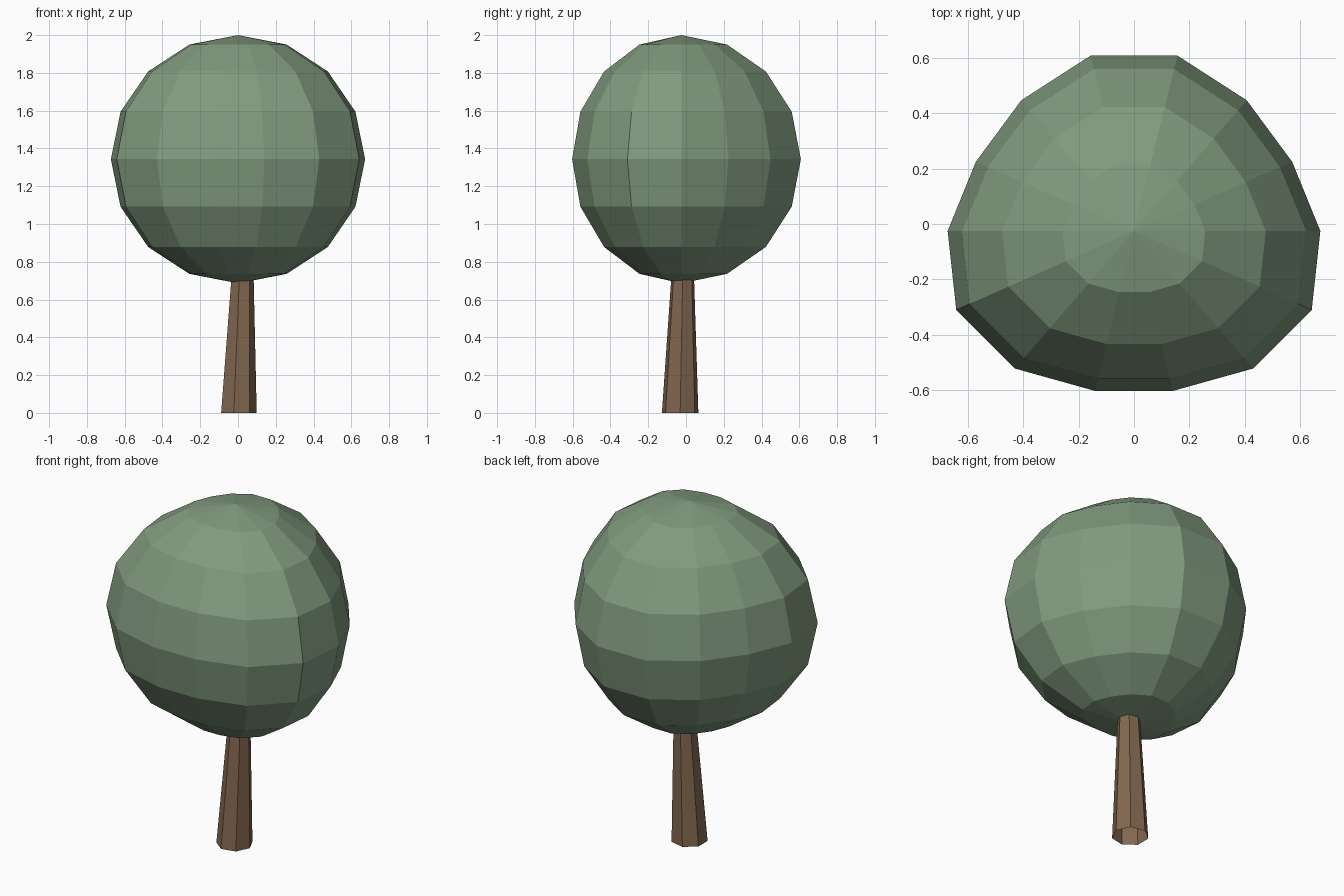
import bpy
import bmesh
from math import sin, cos, pi, tau

cube = bpy.data.objects.get("Cube")
if cube:
    bpy.data.objects.remove(cube, do_unlink=True)


def make_material(name, rgb):
    mat = bpy.data.materials.new(name)
    mat.use_nodes = True
    mat.diffuse_color = (*rgb, 1)
    bsdf = next(n for n in mat.node_tree.nodes if n.type == 'BSDF_PRINCIPLED')
    bsdf.inputs["Base Color"].default_value = (*rgb, 1)
    bsdf.inputs["Roughness"].default_value = 0.9
    return mat


def loft(name, rings, mat, bottom=None, top=None):
    """Skin counter-clockwise rings from low to high, with optional end points."""
    bm = bmesh.new()
    loops = [[bm.verts.new(p) for p in ring] for ring in rings]
    n = len(loops[0])
    low = bm.verts.new(bottom) if bottom else None
    high = bm.verts.new(top) if top else None
    for i in range(n):
        j = (i + 1) % n
        for a, b in zip(loops, loops[1:]):
            bm.faces.new((a[i], a[j], b[j], b[i]))
        if low:
            bm.faces.new((low, loops[0][j], loops[0][i]))
        if high:
            bm.faces.new((high, loops[-1][i], loops[-1][j]))
    mesh = bpy.data.meshes.new(name)
    bm.to_mesh(mesh)
    bm.free()
    mesh.materials.append(mat)
    obj = bpy.data.objects.new(name, mesh)
    bpy.context.scene.collection.objects.link(obj)
    return obj


leaf_green = make_material("leaf green", (0.22, 0.325, 0.21))
bark_brown = make_material("bark brown", (0.225, 0.137, 0.08))

# Crown: a mirrored, slightly flattened outline scaled through a round profile
CENTRE_Y, CENTRE_Z, HALF_HEIGHT = -0.025, 1.343, 0.657
half = [(0.14, -0.578), (0.43, -0.497), (0.642, -0.285), (0.673, 0),
        (0.571, 0.25), (0.407, 0.472), (0.157, 0.633)]
outline = half + [(-x, y) for x, y in reversed(half)]
BANDS = 8
crown_rings = []
for k in range(1, BANDS):
    a = pi * k / BANDS
    crown_rings.append([(x * sin(a), CENTRE_Y + y * sin(a), CENTRE_Z - HALF_HEIGHT * cos(a))
                        for x, y in outline])
loft("crown", crown_rings, leaf_green,
     bottom=(0, CENTRE_Y, CENTRE_Z - HALF_HEIGHT),
     top=(0, CENTRE_Y, CENTRE_Z + HALF_HEIGHT))


# Trunk: seven-sided, open at the ends, tapered and leaning slightly
def trunk_ring(cx, cy, z, radius, sides=7):
    return [(cx + radius * cos(tau * i / sides), cy + radius * sin(tau * i / sides), z)
            for i in range(sides)]


loft("trunk", [trunk_ring(0, -0.031, 0, 0.099),
               trunk_ring(0.022, -0.017, 0.75, 0.06)], bark_brown)
